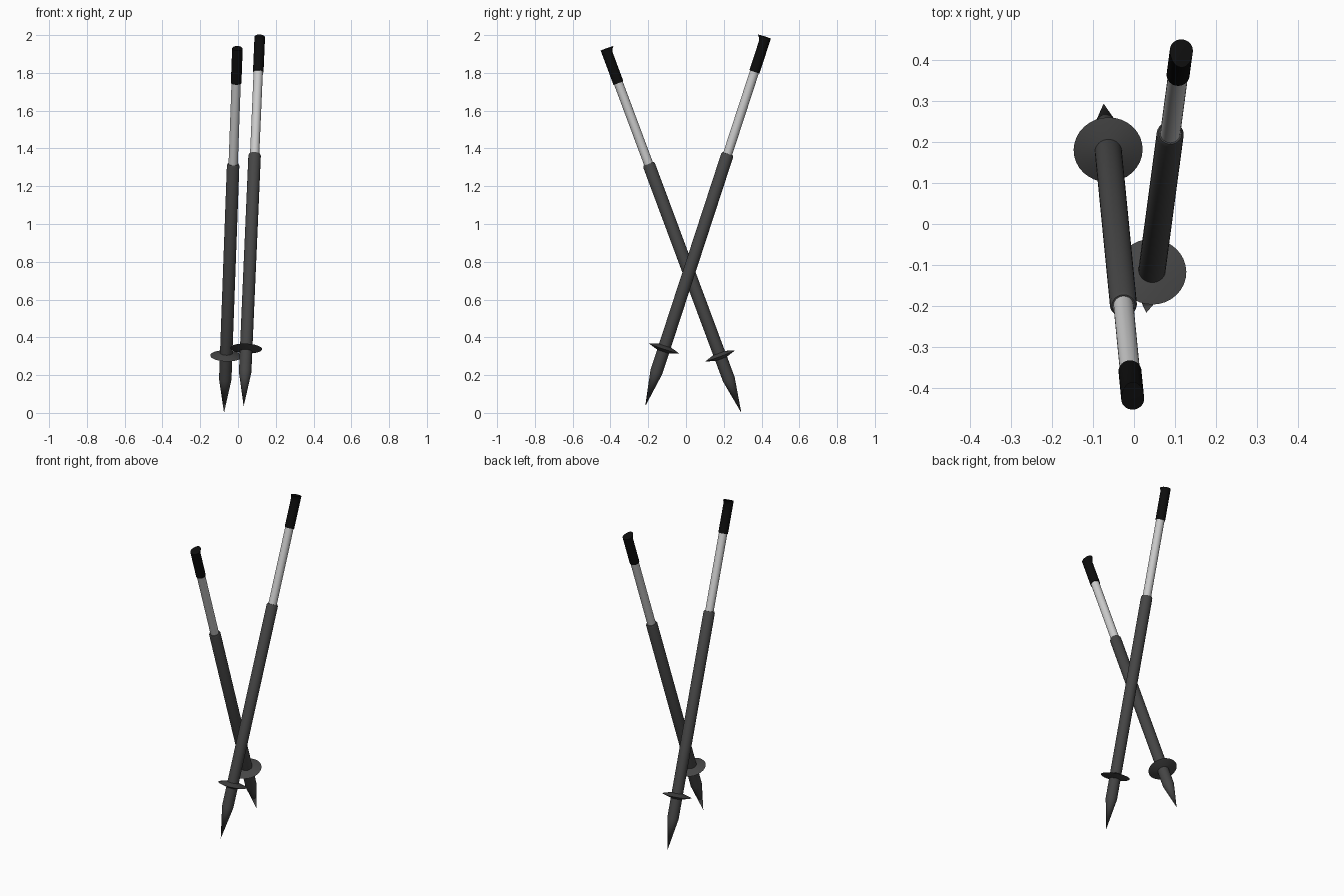
import bpy, bmesh, math
from mathutils import Vector, Matrix

if "Cube" in bpy.data.objects:
    bpy.data.objects.remove(bpy.data.objects["Cube"])

SIDES = 32


def material(name, v):
    m = bpy.data.materials.new(name)
    m.diffuse_color = (v, v, v, 1)
    m.use_nodes = True
    m.node_tree.nodes["Principled BSDF"].inputs["Base Color"].default_value = m.diffuse_color
    return m


dark = material("dark_grey", 0.06)
black = material("black", 0.004)


def lathe(name, profile, matrix, mat=None, lip=None):
    """Revolve (radius, height, lip) points around the pole axis; radius 0 makes a point."""
    bm = bmesh.new()
    rings = []
    for i, (r, h) in enumerate(profile):
        if r == 0:
            rings.append([bm.verts.new((0, 0, h))])
            continue
        ring = []
        for k in range(SIDES):
            a = 2 * math.pi * k / SIDES
            x, y = r * math.cos(a), r * math.sin(a)
            if lip and y > 0:
                y += lip[i] * math.sin(a)
            ring.append(bm.verts.new((x, y, h)))
        rings.append(ring)
    for a, b in zip(rings, rings[1:]):
        for k in range(SIDES):
            n = (k + 1) % SIDES
            if len(a) == 1:
                bm.faces.new((a[0], b[n], b[k]))
            elif len(b) == 1:
                bm.faces.new((a[k], a[n], b[0]))
            else:
                bm.faces.new((a[k], a[n], b[n], b[k]))
    bmesh.ops.recalc_face_normals(bm, faces=bm.faces)
    me = bpy.data.meshes.new(name)
    bm.to_mesh(me)
    bm.free()
    ob = bpy.data.objects.new(name, me)
    bpy.context.collection.objects.link(ob)
    ob.matrix_world = matrix
    if mat:
        me.materials.append(mat)
    bpy.ops.object.select_all(action='DESELECT')
    ob.select_set(True)
    bpy.context.view_layer.objects.active = ob
    bpy.ops.object.shade_smooth_by_angle(angle=math.radians(30))


def pole(side, tip, top, lip_dir):
    # Local z runs up the pole, local y points towards the grip lip
    tip = Vector(tip)
    z = (Vector(top) - tip).normalized()
    y = Vector((0, lip_dir, 0))
    y = (y - z * y.dot(z)).normalized()
    x = y.cross(z)
    m = Matrix.Translation(tip) @ Matrix((x, y, z)).transposed().to_4x4()

    # Spiked lower tube with a chamfered collar
    lathe(side + "_lower_tube", [(0, 0), (0.033, 0.19), (0.033, 1.398),
          (0.028, 1.408), (0, 1.408)], m, dark)
    # Thin lens-shaped snow basket
    lathe(side + "_basket", [(0, 0.302), (0.034, 0.306), (0.084, 0.322),
          (0.034, 0.338), (0, 0.342)], m, dark)
    # Slimmer upper tube
    lathe(side + "_upper_tube", [(0, 1.40), (0.0245, 1.40), (0.0245, 1.88),
          (0, 1.88)], m)
    # Grip with a lip on one side of its flat top
    lathe(side + "_grip", [(0, 1.865), (0.028, 1.865), (0.028, 2.032), (0.028, 2.044),
          (0.028, 2.058), (0, 2.06)], m, black,
          lip=[0, 0, 0, 0.005, 0.016, 0])


pole("left", (-0.074, 0.293, 0.0), (-0.003, -0.427, 1.932), 1)
pole("right", (0.030, -0.216, 0.035), (0.115, 0.421, 1.985), -1)
